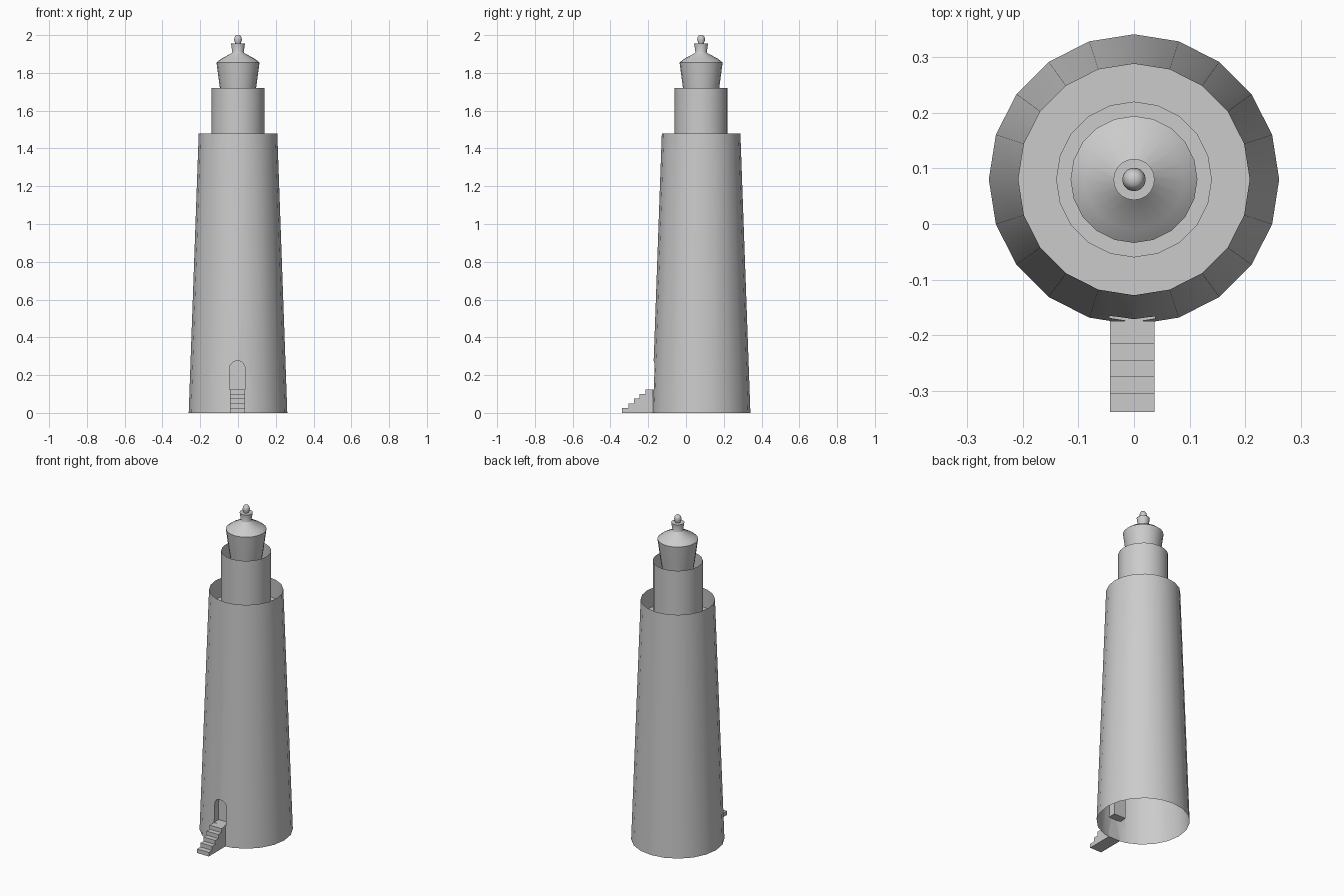
import bpy, bmesh, math
from mathutils import Vector

if "Cube" in bpy.data.objects:
    bpy.data.objects.remove(bpy.data.objects["Cube"])

CY = 0.08        # tower axis in y
SIDES = 20
DX = -0.003      # door centre in x


def finish(bm, name, angle=35):
    me = bpy.data.meshes.new(name)
    bm.to_mesh(me)
    bm.free()
    ob = bpy.data.objects.new(name, me)
    bpy.context.collection.objects.link(ob)
    bpy.ops.object.select_all(action='DESELECT')
    ob.select_set(True)
    bpy.context.view_layer.objects.active = ob
    bpy.ops.object.shade_smooth_by_angle(angle=math.radians(angle))
    return ob


def lathe(profile):
    """Turn (radius, z) points around the tower axis."""
    bm = bmesh.new()
    rings = []
    for r, z in profile:
        n = 1 if r == 0 else SIDES
        rings.append([bm.verts.new((r * math.cos(2 * math.pi * i / SIDES),
                                    CY + r * math.sin(2 * math.pi * i / SIDES), z))
                      for i in range(n)])
    for a, b in zip(rings, rings[1:]):
        for i in range(SIDES):
            j = (i + 1) % SIDES
            loop = [a[i % len(a)], a[j % len(a)], b[j % len(b)], b[i % len(b)]]
            bm.faces.new(list(dict.fromkeys(loop)))
    return bm


# tapered tower wall, open at the foot
R0, R1, TOP = 0.261, 0.208, 1.48
bm = lathe([(R0, 0), (R1, TOP)])

# arched doorway cut through the front faces
HALF, SILL, SPRING = 0.041, 0.125, 0.235
arch = [(DX + HALF, SILL)]
arch += [(DX + HALF * math.cos(math.pi * i / 8), SPRING + HALF * math.sin(math.pi * i / 8))
         for i in range(9)]
arch += [(DX - HALF, SILL)]
planes = []
for (x0, z0), (x1, z1) in zip(arch, arch[1:] + arch[:1]):
    planes.append((Vector((x0, 0, z0)), Vector((z1 - z0, 0, x0 - x1)).normalized()))


def inside(p):
    return p.y < -0.1 and all((p - c).dot(n) < 1e-5 for c, n in planes)


for c, n in planes:
    faces = [f for f in bm.faces
             if f.calc_center_median().y < -0.1 and abs(f.calc_center_median().x) < 0.06]
    geom = faces + list({e for f in faces for e in f.edges}) + list({v for f in faces for v in f.verts})
    bmesh.ops.bisect_plane(bm, geom=geom, dist=1e-6, plane_co=c, plane_no=n)
bmesh.ops.delete(bm, geom=[f for f in bm.faces if inside(f.calc_center_median())], context='FACES')

# recess and door panel behind the arch
rim = [e for e in bm.edges if e.is_boundary and all(inside(v.co) for v in e.verts)]
ext = bmesh.ops.extrude_edge_only(bm, edges=rim)['geom']
for v in ext:
    if isinstance(v, bmesh.types.BMVert):
        v.co.y = -0.125
back = [e for e in ext if isinstance(e, bmesh.types.BMEdge) and e.is_boundary]
bmesh.ops.contextual_create(bm, geom=back)
finish(bm, "tower_wall")

# sunken walkway floor, upper drum, lantern floor
floor_z = 1.36
floor_r = R0 + (R1 - R0) * floor_z / TOP
finish(lathe([(floor_r, floor_z), (0.14, floor_z)]), "gallery_floor")
finish(lathe([(0.14, floor_z), (0.14, 1.72)]), "upper_drum")
finish(lathe([(0.14, 1.62), (0.08, 1.62)]), "lantern_floor")

# flared lantern room with conical roof and vent
finish(lathe([(0.08, 1.62), (0.096, 1.72), (0.114, 1.855), (0.09, 1.874), (0.033, 1.905),
              (0.03, 1.91), (0.037, 1.956), (0, 1.956)]), "lantern_room", 50)
finish(lathe([(0.014, 1.955), (0.021, 1.975), (0.018, 1.99), (0.01, 2.0), (0, 2.0)]), "finial", 60)

# front stairs: stepped side profile given width
ys = [-0.338, -0.305, -0.275, -0.245, -0.215]
side = [(-0.174, 0), (ys[0], 0)]
for i, y in enumerate(ys):
    if i:
        side.append((y, 0.025 * i))
    side.append((y, 0.025 * (i + 1)))
side.append((-0.174, 0.125))
bm = bmesh.new()
f = bm.faces.new([bm.verts.new((DX - 0.04, y, z)) for y, z in side])
ext = bmesh.ops.extrude_face_region(bm, geom=[f])['geom']
bmesh.ops.translate(bm, vec=(0.08, 0, 0), verts=[v for v in ext if isinstance(v, bmesh.types.BMVert)])
if f.is_valid and len(bm.faces) < len(side) + 2:
    bm.faces.new([v for v in bm.verts if v.co.x < DX][:len(side)])
bmesh.ops.recalc_face_normals(bm, faces=bm.faces)
finish(bm, "stairs")
